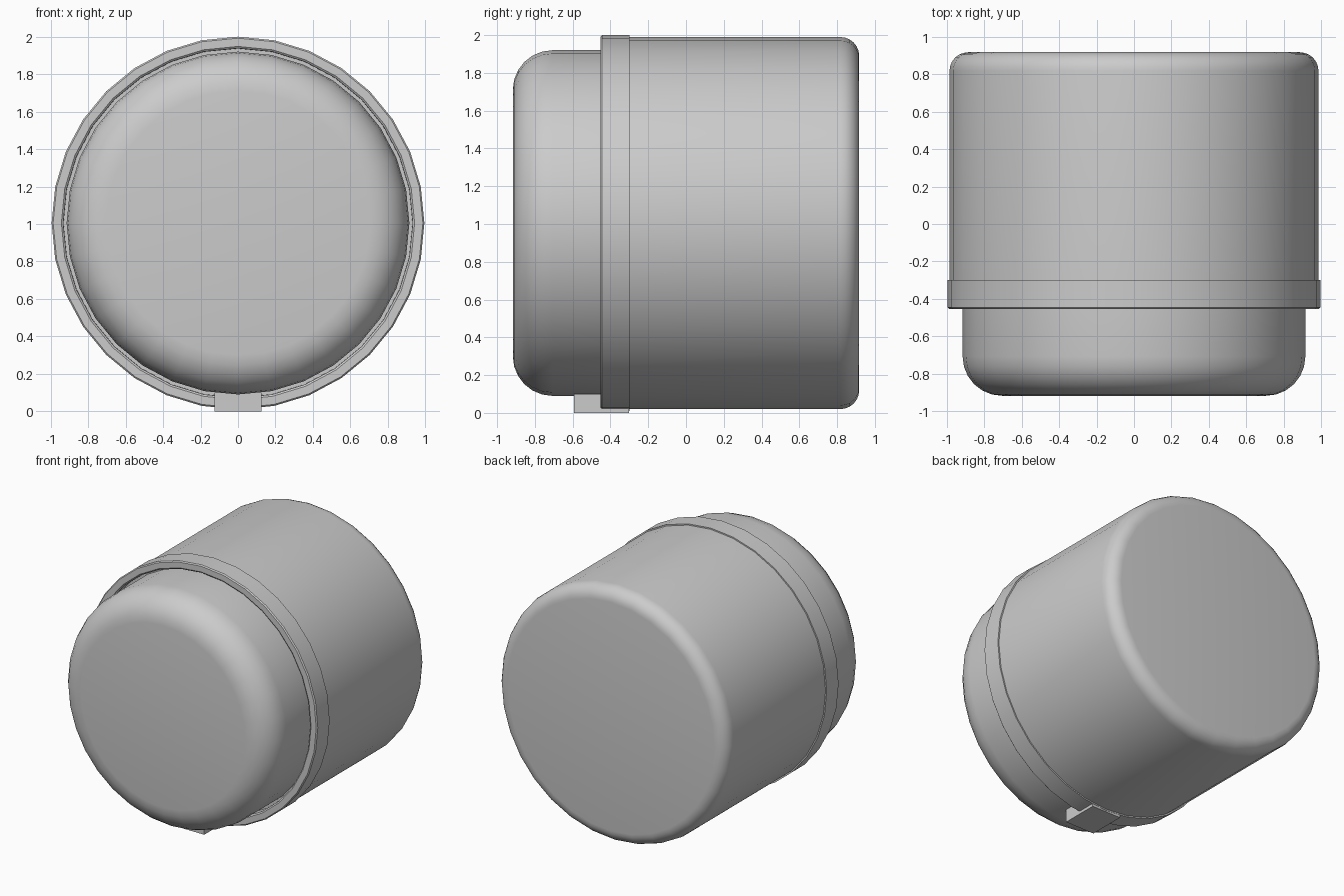
import bpy, bmesh, math

if "Cube" in bpy.data.objects:
    bpy.data.objects.remove(bpy.data.objects["Cube"])

CZ = 1.005   # height of the drum axis
SEG = 32


def arc(cy, cr, rad, a0, a1, n=6):
    """Rounded corner as (y, radius) points."""
    pts = []
    for i in range(n + 1):
        a = math.radians(a0 + (a1 - a0) * i / n)
        pts.append((cy + rad * math.cos(a), cr + rad * math.sin(a)))
    return pts


def lathe(name, profile, closed=False):
    """Revolve a (y, radius) profile around the y axis."""
    bm = bmesh.new()
    rings = []
    for y, r in profile:
        rings.append([bm.verts.new((r * math.cos(2 * math.pi * k / SEG), y,
                                    CZ + r * math.sin(2 * math.pi * k / SEG)))
                      for k in range(SEG)])
    pairs = list(zip(rings, rings[1:]))
    if closed:
        pairs.append((rings[-1], rings[0]))
    else:
        bm.faces.new(rings[0])
        bm.faces.new(rings[-1])
    for a, b in pairs:
        for k in range(SEG):
            j = (k + 1) % SEG
            bm.faces.new((a[k], a[j], b[j], b[k]))
    bmesh.ops.recalc_face_normals(bm, faces=bm.faces)
    return finish(name, bm)


def finish(name, bm, smooth=True):
    me = bpy.data.meshes.new(name)
    bm.to_mesh(me)
    bm.free()
    ob = bpy.data.objects.new(name, me)
    bpy.context.collection.objects.link(ob)
    bpy.ops.object.select_all(action='DESELECT')
    ob.select_set(True)
    bpy.context.view_layer.objects.active = ob
    if smooth:
        bpy.ops.object.shade_smooth_by_angle(angle=math.radians(35))
    return ob


# main drum with rounded back edge
lathe("drum_body", [(-0.38, 0.985)] + arc(0.817, 0.885, 0.1, 90, 0))

# front cap with a large rounded edge
lathe("front_cap", arc(-0.707, 0.705, 0.21, 180, 90) + [(-0.38, 0.915)])

# collar around the seam, leaving a narrow groove around the cap
lathe("collar_ring", [(-0.30, 0.93), (-0.30, 0.995), (-0.445, 0.995),
                      (-0.453, 0.987), (-0.453, 0.943), (-0.445, 0.933)],
      closed=True)

# latch tab under the front
bm = bmesh.new()
bmesh.ops.create_cube(bm, size=1)
for v in bm.verts:
    v.co = (v.co.x * 0.25, -0.447 + v.co.y * 0.29, 0.05 + v.co.z * 0.1)
finish("latch_tab", bm, smooth=False)
